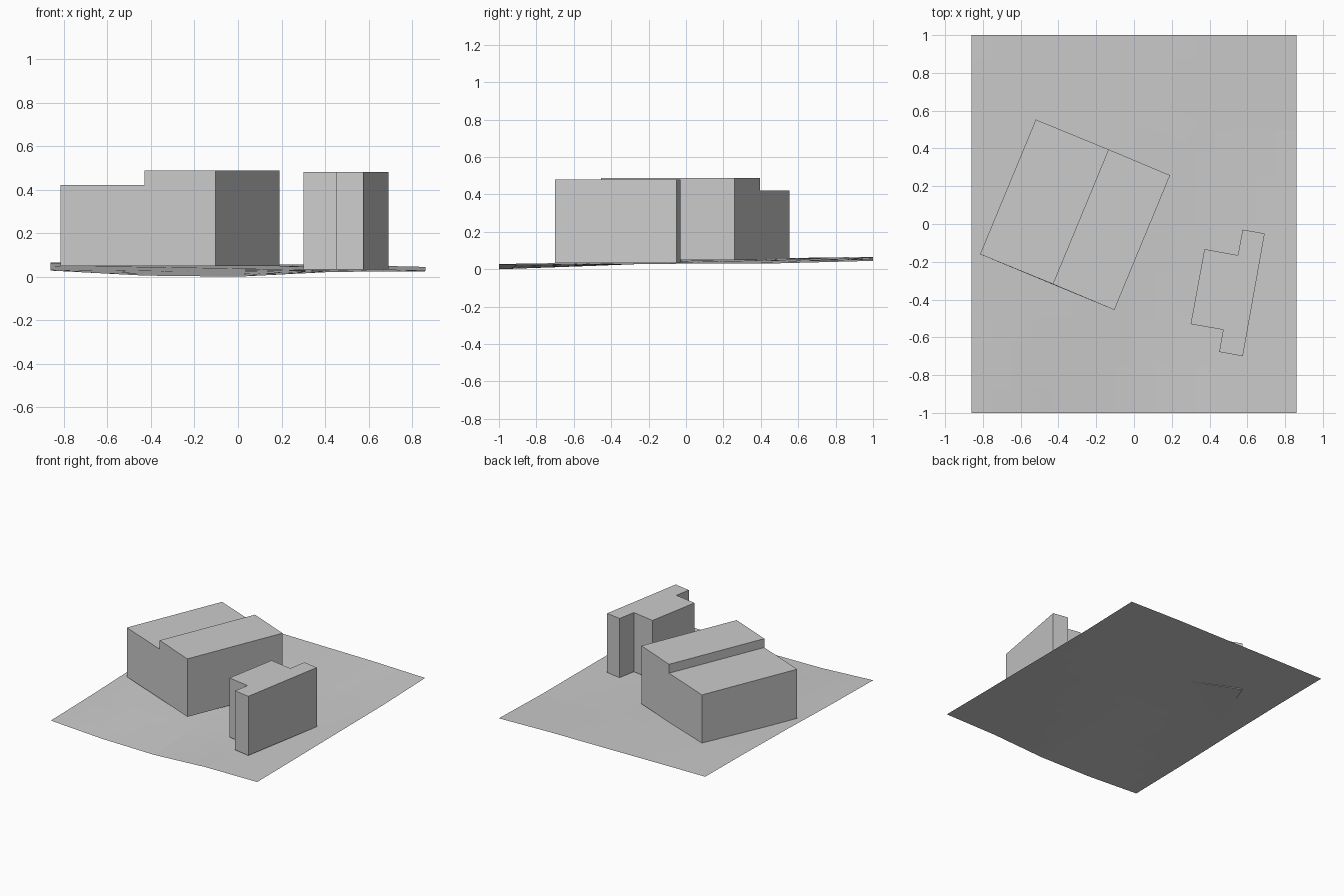
import bpy, bmesh

if "Cube" in bpy.data.objects:
    bpy.data.objects.remove(bpy.data.objects["Cube"])

# Terrain heights: rows run front to back, columns left to right
XS, YS = 0.86, 1.0
H = [[.028, .005, .000, .022, .025],
     [.036, .028, .018, .025, .027],
     [.050, .045, .038, .030, .030],
     [.060, .055, .050, .040, .032],
     [.065, .062, .058, .055, .045]]


def height(x, y):
    u, v = (x / XS + 1) * 2, (y / YS + 1) * 2
    i, j = min(int(u), 3), min(int(v), 3)
    u, v = u - i, v - j
    front = H[j][i] * (1 - u) + H[j][i + 1] * u
    back = H[j + 1][i] * (1 - u) + H[j + 1][i + 1] * u
    return front * (1 - v) + back * v


def add_object(name, verts, faces):
    mesh = bpy.data.meshes.new(name)
    mesh.from_pydata(verts, [], faces)
    obj = bpy.data.objects.new(name, mesh)
    bpy.context.collection.objects.link(obj)
    return obj


def prism(name, outline, z0, z1):
    """Extrude a flat outline into a closed block."""
    bm = bmesh.new()
    base = bm.faces.new([bm.verts.new((x, y, z0)) for x, y in outline])
    top = bmesh.ops.extrude_face_region(bm, geom=[base], use_keep_orig=True)
    for v in top["geom"]:
        if isinstance(v, bmesh.types.BMVert):
            v.co.z = z1
    bmesh.ops.recalc_face_normals(bm, faces=bm.faces[:])
    obj = add_object(name, [], [])
    bm.to_mesh(obj.data)
    bm.free()
    return obj


# Gently sloping ground
n = 16
verts = []
for j in range(n + 1):
    for i in range(n + 1):
        x, y = XS * (2 * i / n - 1), YS * (2 * j / n - 1)
        verts.append((x, y, height(x, y)))
faces = [(a, a + 1, a + n + 2, a + n + 1)
         for j in range(n) for a in range(j * (n + 1), j * (n + 1) + n)]
add_object("ground", verts, faces)

# Large stepped building: one stepped section swept along its length
a, b, c = (-.815, -.16), (-.43, -.318), (-.104, -.455)
dx, dy = .295, .713
section = [(*a, .05), (*c, .05), (*c, .487), (*b, .487), (*b, .42), (*a, .42)]
back = [(x + dx, y + dy, z) for x, y, z in section]
sides = [(i, (i + 1) % 6, (i + 1) % 6 + 6, i + 6) for i in range(6)]
main = add_object("main_building", section + back, sides + [range(6), range(11, 5, -1)])
bm = bmesh.new()
bm.from_mesh(main.data)
bmesh.ops.recalc_face_normals(bm, faces=bm.faces[:])
bm.to_mesh(main.data)
bm.free()

# Narrow building with notched corners
prism("side_building",
      [(.373, -.133), (.55, -.165), (.575, -.03), (.692, -.05),
       (.576, -.70), (.451, -.677), (.472, -.56), (.30, -.53)], .034, .48)

# Bent low strip lying on the ground behind the large building
near = [(-.75, .745), (-.49, .647), (-.27, .60), (-.13, .60), (.27, .435)]
far = [(-.707, .877), (-.45, .82), (-.29, .77), (-.11, .73), (.343, .543)]
strip = [(x, y, height(x, y) + .002) for x, y in near + far]
add_object("ground_strip", strip, [(i, i + 1, i + 6, i + 5) for i in range(4)])
